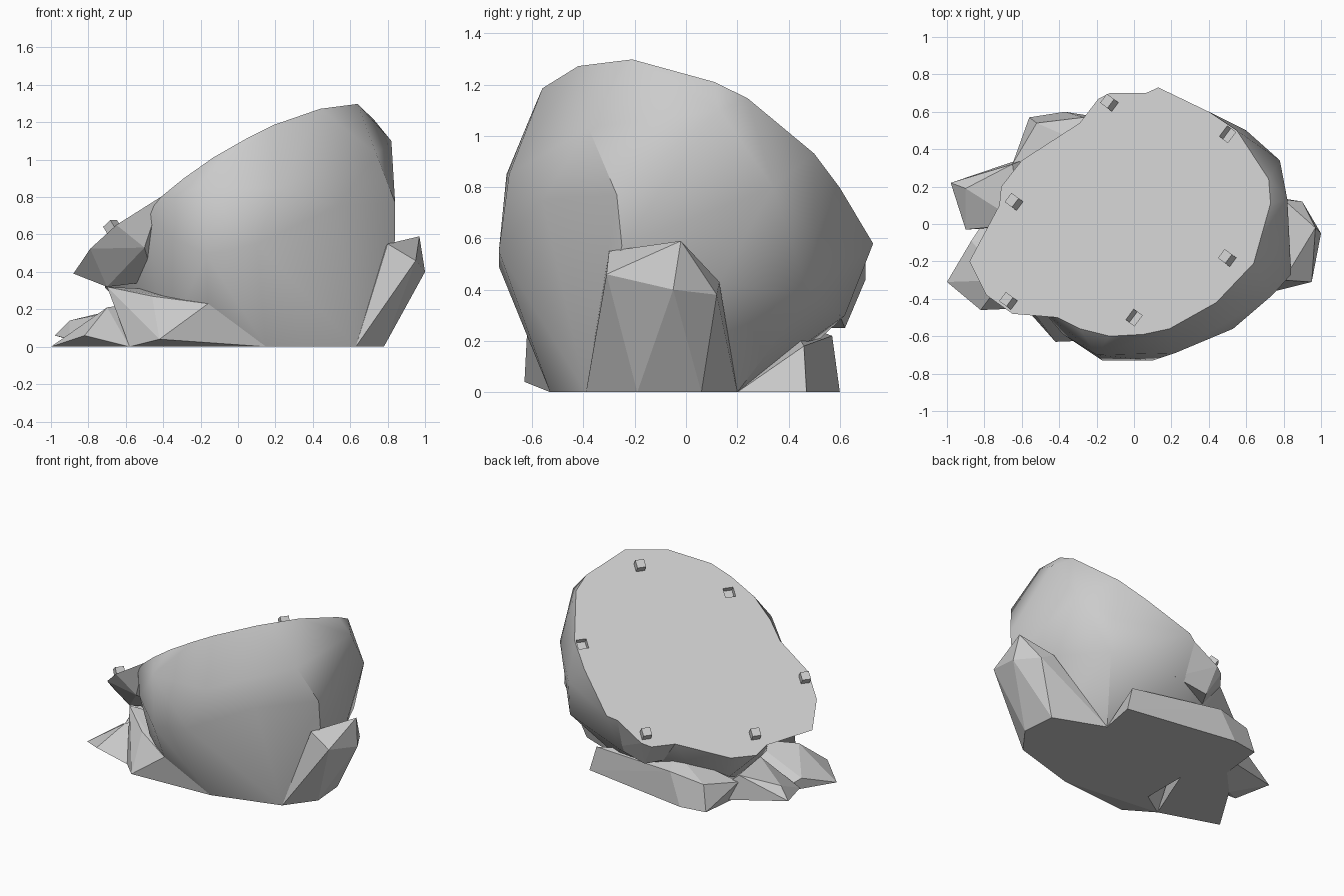
import bpy, bmesh, math
from mathutils import Vector

if "Cube" in bpy.data.objects:
    bpy.data.objects.remove(bpy.data.objects["Cube"], do_unlink=True)

# One stone colour
STONE = (0.6, 0.6, 0.6, 1.0)
stone = bpy.data.materials.new("stone_grey")
stone.use_nodes = True
stone.diffuse_color = STONE
stone.node_tree.nodes["Principled BSDF"].inputs["Base Color"].default_value = STONE


def on_slope(x, y):
    """Point on the flat sloping face above (x, y)."""
    return Vector((x, y, 0.825 + 0.594 * x - 0.442 * y))


SLOPE_NORMAL = Vector((-0.594, 0.442, 1)).normalized()


def make_object(name, bm):
    mesh = bpy.data.meshes.new(name)
    bmesh.ops.recalc_face_normals(bm, faces=bm.faces)
    bm.to_mesh(mesh)
    bm.free()
    mesh.materials.append(stone)
    obj = bpy.data.objects.new(name, mesh)
    bpy.context.collection.objects.link(obj)
    return obj


def make_rock(name, points):
    """Closed chunk of rock: the convex skin around its corner points."""
    bm = bmesh.new()
    for p in points:
        bm.verts.new(p)
    hull = bmesh.ops.convex_hull(bm, input=bm.verts)
    loose = {v for v in hull["geom_interior"] + hull["geom_unused"]
             if isinstance(v, bmesh.types.BMVert) and v.is_valid}
    bmesh.ops.delete(bm, geom=list(loose), context='VERTS')
    bmesh.ops.dissolve_limit(bm, angle_limit=math.radians(0.5),
                             verts=bm.verts, edges=bm.edges)
    return make_object(name, bm)


def make_block(name, x, y, size, rise):
    """Small cube aligned with the slope, its centre lifted by rise."""
    bm = bmesh.new()
    bmesh.ops.create_cube(bm, size=size)
    obj = make_object(name, bm)
    obj.rotation_mode = 'QUATERNION'
    obj.rotation_quaternion = SLOPE_NORMAL.to_track_quat('Z', 'Y')
    obj.location = on_slope(x, y) + SLOPE_NORMAL * rise
    return obj


def smooth(obj, degrees):
    bpy.ops.object.select_all(action='DESELECT')
    obj.select_set(True)
    bpy.context.view_layer.objects.active = obj
    bpy.ops.object.shade_smooth_by_angle(angle=math.radians(degrees))


# Boulder: rim of the sloping face, bulging belly, and foot
rim = [(-0.29, 0.54), (0.08, 0.70), (0.13, 0.73), (0.40, 0.60), (0.55, 0.50),
       (0.72, 0.24), (0.73, 0.11), (0.64, -0.21), (0.44, -0.42), (0.19, -0.56),
       (0.05, -0.59), (-0.13, -0.60), (-0.29, -0.56), (-0.41, -0.50),
       (-0.49, -0.46), (-0.72, 0.10), (-0.71, 0.20), (-0.60, 0.34)]
belly = [(0.82, 0.13, 1.10), (0.78, 0.34, 0.80), (0.84, -0.27, 0.77),
         (0.84, -0.25, 0.57), (0.74, -0.38, 1.03), (0.53, -0.56, 0.75),
         (0.22, -0.69, 0.85), (-0.20, -0.70, 0.85), (0.10, -0.73, 0.55),
         (-0.17, -0.73, 0.49), (-0.38, -0.59, 0.60), (0.60, 0.50, 0.62),
         (0.60, 0.48, 0.37), (0.78, 0.13, 0.43), (-0.16, -0.62, 0.23),
         (0.10, 0.62, 0.30)]
foot = [(0.63, -0.39, 0), (0.15, -0.53, 0), (0.40, 0.20, 0), (-0.40, -0.35, 0),
        (-0.40, 0.30, 0)]
boulder = make_rock("boulder", [on_slope(*p) for p in rim] + belly + foot)

# Square sockets sunk into the sloping face
for x, y in [(0.50, 0.48), (0.0, -0.50)]:
    cutter = make_block("socket_cutter", x, y, 0.07, -0.005)
    cutter.hide_render = True
    cut = boulder.modifiers.new("socket", 'BOOLEAN')
    cut.operation = 'DIFFERENCE'
    cut.solver = 'EXACT'
    cut.object = cutter
    bpy.context.view_layer.objects.active = boulder
    bpy.ops.object.modifier_apply(modifier=cut.name)
    bpy.data.objects.remove(cutter, do_unlink=True)
smooth(boulder, 35)

# Square pegs standing on the sloping face
for i, (x, y) in enumerate([(-0.12, 0.64), (-0.63, 0.11), (-0.66, -0.42),
                            (0.51, -0.19)]):
    make_block("peg_%d" % (i + 1), x, y, 0.06, 0.02)

# Overhanging lips that carry the sloping face outwards
side_lip = [(-0.41, -0.50), (-0.49, -0.46), (-0.65, -0.48), (-0.79, -0.38),
            (-0.88, -0.20), (-0.72, 0.10)]
make_rock("side_lip", [on_slope(*p) for p in side_lip]
          + [(-0.50, -0.46, 0.53), (-0.70, -0.25, 0.32), (-0.45, -0.20, 0.35)])
back_lip = [(-0.29, 0.54), (-0.19, 0.67), (-0.13, 0.70), (0.08, 0.70)]
make_rock("back_lip", [on_slope(*p) for p in back_lip]
          + [(-0.10, 0.62, 0.25), (0.15, 0.60, 0.30), (-0.20, 0.45, 0.25)])

# Angular stones around the foot
stones = {
    "right_stone": [(0.97, -0.02, 0.59), (1.0, -0.05, 0.40), (0.95, -0.31, 0.46),
                    (0.80, -0.30, 0.55), (0.90, 0.12, 0.38), (0.80, 0.13, 0.43),
                    (0.63, -0.39, 0), (0.78, -0.19, 0), (0.76, 0.06, 0),
                    (0.40, 0.20, 0)],
    "front_left_stone": [(-1.0, -0.31, 0), (-0.82, -0.46, 0.06), (-0.58, -0.45, 0),
                         (-0.70, -0.30, 0.21), (-0.77, 0.06, 0),
                         (-0.87, -0.09, 0.08), (-0.40, 0, 0), (-0.45, -0.1, 0.25)],
    "left_stone": [(-0.98, 0.22, 0.06), (-0.90, -0.03, 0.04), (-0.90, 0.19, 0.14),
                   (-0.77, 0.06, 0), (-0.65, 0.32, 0.20), (-0.45, 0.40, 0),
                   (-0.60, 0, 0.20), (-0.40, 0, 0)],
    "front_stone": [(-0.70, -0.25, 0.32), (-0.46, -0.45, 0.27), (-0.58, -0.45, 0),
                    (-0.42, -0.63, 0.04), (-0.16, -0.62, 0.23), (0.15, -0.53, 0),
                    (-0.20, -0.20, 0), (-0.30, -0.20, 0.30)],
    "back_stone": [(-0.56, 0.57, 0), (-0.37, 0.60, 0), (-0.52, 0.54, 0.18),
                   (-0.27, 0.57, 0.22), (0.45, 0.47, 0), (0.40, 0.46, 0.18),
                   (0.40, 0.20, 0), (-0.40, 0, 0), (-0.65, 0.32, 0.15),
                   (-0.60, 0.20, 0), (-0.20, 0.40, 0.28)],
}
for name, points in stones.items():
    make_rock(name, points)
